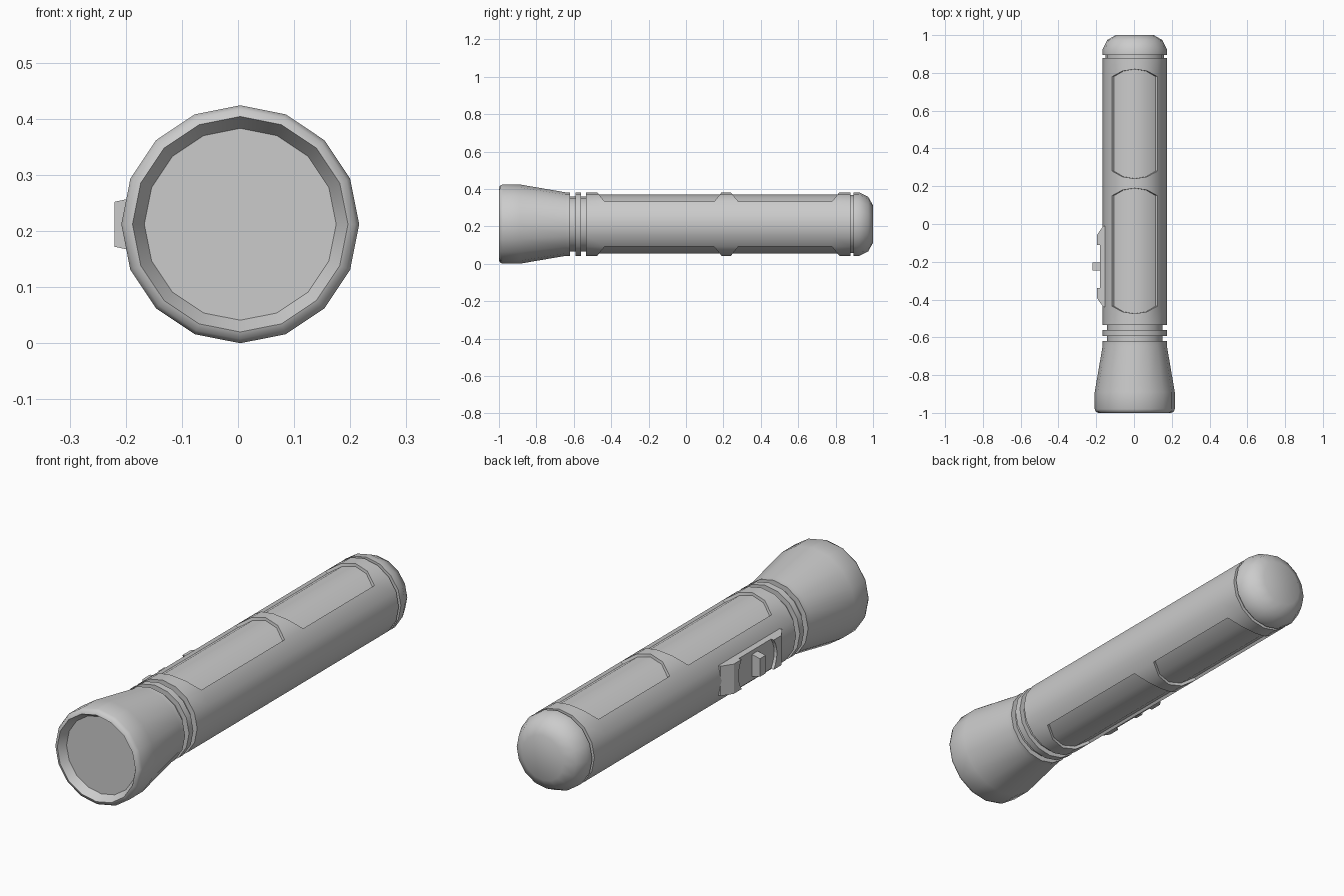
import bpy, bmesh
from math import sin, cos, pi, radians

if "Cube" in bpy.data.objects:
    bpy.data.objects.remove(bpy.data.objects["Cube"])

CX, CZ, SIDES = 0.004, 0.212, 16


def finish(bm, name, angle=None):
    bmesh.ops.recalc_face_normals(bm, faces=bm.faces[:])
    me = bpy.data.meshes.new(name)
    bm.to_mesh(me)
    bm.free()
    ob = bpy.data.objects.new(name, me)
    bpy.context.collection.objects.link(ob)
    if angle:
        bpy.ops.object.select_all(action='DESELECT')
        ob.select_set(True)
        bpy.context.view_layer.objects.active = ob
        bpy.ops.object.shade_smooth_by_angle(angle=radians(angle))
    return ob


def loft(bm, rows, closed):
    """Join rows of coordinates with quads; returns faces by (row, column)."""
    vs = [[bm.verts.new(p) for p in row] for row in rows]
    grid = {}
    for i in range(len(vs) - 1):
        n = len(vs[i])
        for k in range(n if closed else n - 1):
            j = (k + 1) % n
            grid[i, k] = bm.faces.new((vs[i][k], vs[i][j], vs[i + 1][j], vs[i + 1][k]))
    bm.faces.new(vs[0])
    bm.faces.new(vs[-1])
    return grid


def around(r, y_of):
    return [(CX + r * sin(2 * pi * k / SIDES), y_of(k), CZ + r * cos(2 * pi * k / SIDES))
            for k in range(SIDES)]


def lathe(name, profile, angle=45):
    bm = bmesh.new()
    loft(bm, [around(r, lambda k, y=y: y) for r, y in profile], True)
    return finish(bm, name, angle)


# Head with rounded lip and recessed lens, neck rings, tail cap
lathe("head", [(0.171, -0.965), (0.192, -1), (0.205, -0.995), (0.212, -0.98),
               (0.212, -0.89), (0.17, -0.645), (0.17, -0.62)])
lathe("neck_core", [(0.147, -0.63), (0.147, -0.53)])
lathe("neck_ring", [(0.17, -0.592), (0.17, -0.562)])
lathe("cap_core", [(0.155, 0.87), (0.155, 0.90)])
lathe("tail_cap", [(0.17, 0.895), (0.17, 0.925), (0.146, 0.974), (0.1, 1.0)])

# Barrel: panel ends bow outward towards the top and bottom centre lines
BOW = [0, 0.01, 0.04, 0.04, 0.04]


def bowed(y, sign):
    def y_of(k):
        d = min(k % 8, 8 - k % 8)
        return y + sign * BOW[d]
    return y_of


bm = bmesh.new()
R = 0.17
stations = [(-0.535, 0), (-0.475, 1), (0.19, -1), (0.24, 1), (0.82, -1), (0.88, 0)]
grid = loft(bm, [around(R, bowed(y, s)) for y, s in stations], True)
for row in (1, 3):
    for cols in ((14, 15, 0, 1), (6, 7, 8, 9)):
        faces = [grid[row, c] for c in cols]
        bm.normal_update()
        bmesh.ops.inset_region(bm, faces=faces, thickness=0.0006, depth=0)
        for v in {v for f in faces for v in f.verts}:
            v.co.x = CX + (v.co.x - CX) * 0.157 / R
            v.co.z = CZ + (v.co.z - CZ) * 0.157 / R
finish(bm, "barrel", 30)

# Switch housing: ridges with curved inner edges at both ends of a floor
SY = -0.225
rows = []
for i in range(7):
    t = i / 3 - 1
    inner = 0.135 - 0.022 * t * t
    half = [(0.215, -0.14), (0.215, -0.163), (0.168, -0.195), (inner, -0.195), (inner, -0.181)]
    outline = [(-y, x) for y, x in half] + half[::-1]
    rows.append([(x, SY + y, CZ + 0.066 * t) for y, x in outline])
bm = bmesh.new()
loft(bm, rows, True)
finish(bm, "switch_housing")

# Tapered slider button
bm = bmesh.new()
loft(bm, [[(x, SY + a * 0.02, CZ + b * h) for a, b in ((-1, -1), (1, -1), (1, 1), (-1, 1))]
          for x, h in ((-0.165, 0.052), (-0.22, 0.04))], True)
finish(bm, "switch_button")
